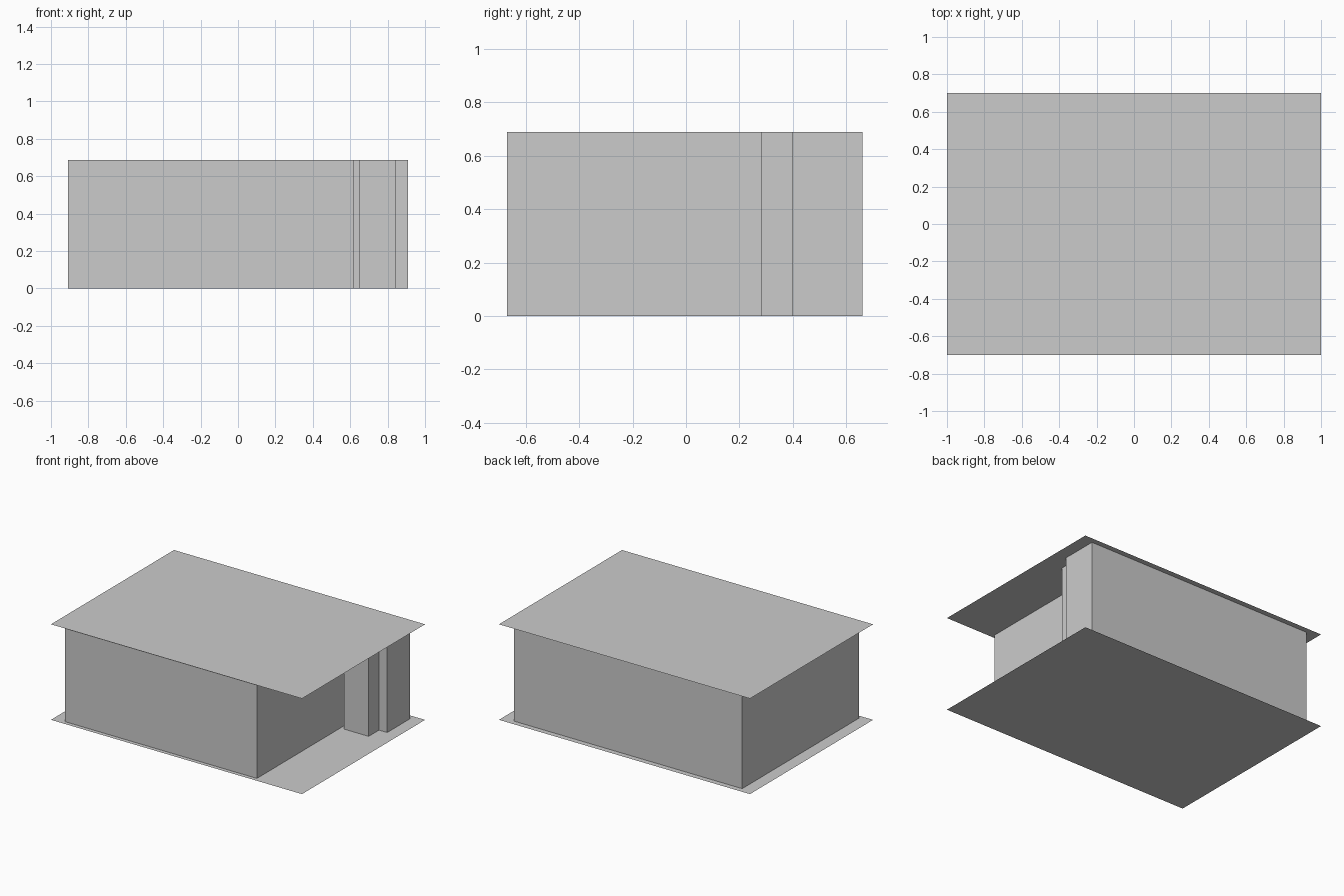
import bpy, bmesh

if "Cube" in bpy.data.objects:
    bpy.data.objects.remove(bpy.data.objects["Cube"])

HEIGHT = 0.688


def mesh_object(name, bm):
    mesh = bpy.data.meshes.new(name)
    bm.to_mesh(mesh)
    bm.free()
    obj = bpy.data.objects.new(name, mesh)
    bpy.context.collection.objects.link(obj)
    return obj


def slab(name, z, flip=False):
    """Single-sheet rectangle covering the whole plan."""
    bm = bmesh.new()
    corners = [(-1, -0.7), (1, -0.7), (1, 0.7), (-1, 0.7)]
    face = bm.faces.new([bm.verts.new((x, y, z)) for x, y in corners])
    if flip:
        face.normal_flip()
    return mesh_object(name, bm)


def walls(name, outline, height):
    """Closed run of sheet walls following a plan outline."""
    bm = bmesh.new()
    low = [bm.verts.new((x, y, 0)) for x, y in outline]
    high = [bm.verts.new((x, y, height)) for x, y in outline]
    for i in range(len(outline)):
        j = (i + 1) % len(outline)
        bm.faces.new((low[i], low[j], high[j], high[i]))
    return mesh_object(name, bm)


# Floor and ceiling sheets
slab("floor", 0)
slab("ceiling", HEIGHT)

# Room walls, with the stepped recess at the right rear
plan = [(-0.91, -0.67), (0.62, -0.67), (0.62, 0.32), (0.648, 0.32),
        (0.648, 0.28), (0.845, 0.28), (0.845, 0.398), (0.91, 0.398),
        (0.91, 0.66), (-0.91, 0.66)]
walls("room_walls", plan, HEIGHT)
